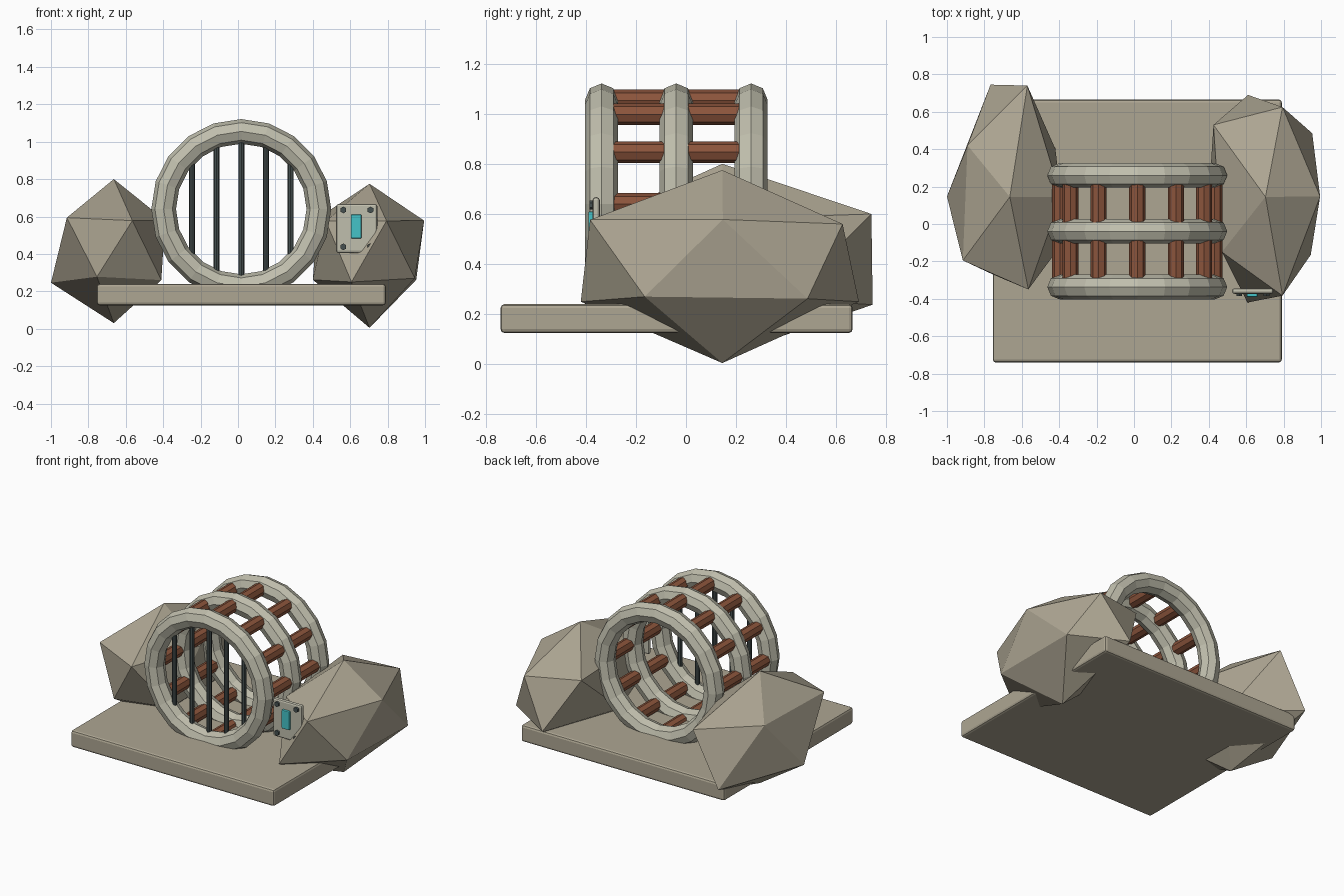
import bpy, bmesh, math
from mathutils import Matrix, Vector

if "Cube" in bpy.data.objects:
    bpy.data.objects.remove(bpy.data.objects["Cube"])


def material(name, rgb):
    m = bpy.data.materials.new(name)
    m.diffuse_color = (*rgb, 1)
    m.use_nodes = True
    m.node_tree.nodes["Principled BSDF"].inputs["Base Color"].default_value = m.diffuse_color
    return m


ROCK = material("rock", (0.42, 0.38, 0.29))
CONCRETE = material("concrete", (0.53, 0.52, 0.42))
RUST = material("rust", (0.26, 0.09, 0.045))
IRON = material("iron", (0.06, 0.08, 0.08))
GLOW = material("glow", (0.06, 0.55, 0.58))

CX, CZ, RING_R, TUBE_R = 0.0175, 0.64, 0.415, 0.066
RING_Y = (-0.337, -0.039, 0.26)


def make(name, bm, mat):
    bmesh.ops.recalc_face_normals(bm, faces=bm.faces)
    me = bpy.data.meshes.new(name)
    bm.to_mesh(me)
    bm.free()
    me.materials.append(mat)
    ob = bpy.data.objects.new(name, me)
    bpy.context.collection.objects.link(ob)
    return ob


def box(name, lo, hi, mat, bevel):
    lo, hi = Vector(lo), Vector(hi)
    bm = bmesh.new()
    bmesh.ops.create_cube(bm, size=1, matrix=Matrix.Translation((lo + hi) / 2) @ Matrix.Diagonal((*(hi - lo), 1)))
    ob = make(name, bm, mat)
    mod = ob.modifiers.new("bevel", "BEVEL")
    mod.width, mod.segments = bevel, 2
    return ob


def rod(name, a, b, radius, sides, mat):
    a, b = Vector(a), Vector(b)
    turn = (b - a).to_track_quat('Z', 'Y').to_matrix().to_4x4()
    bm = bmesh.new()
    bmesh.ops.create_cone(bm, cap_ends=True, segments=sides, radius1=radius, radius2=radius,
                          depth=(b - a).length, matrix=Matrix.Translation((a + b) / 2) @ turn)
    return make(name, bm, mat)


def boulder(name, points):
    bm = bmesh.new()
    for p in points:
        bm.verts.new(p)
    bmesh.ops.convex_hull(bm, input=bm.verts)
    return make(name, bm, ROCK)


def ring(name, y, major=20, minor=8):
    bm = bmesh.new()
    rows = []
    for i in range(major):
        a = 2 * math.pi * i / major
        row = []
        for j in range(minor):
            t = 2 * math.pi * j / minor
            r = RING_R + TUBE_R * math.cos(t)
            row.append(bm.verts.new((CX + r * math.cos(a), y + TUBE_R * math.sin(t), CZ + r * math.sin(a))))
        rows.append(row)
    for i in range(major):
        p, q = rows[i], rows[(i + 1) % major]
        for j in range(minor):
            k = (j + 1) % minor
            bm.faces.new((p[j], q[j], q[k], p[k]))
    return make(name, bm, CONCRETE)


# ground slab
box("base_slab", (-0.755, -0.74, 0.125), (0.79, 0.665, 0.24), ROCK, 0.015)

# boulders: bottom, lower ring, upper ring, top
boulder("right_boulder", [
    (0.703, 0.145, 0.005),
    (0.945, -0.165, 0.27), (0.607, -0.42, 0.25), (0.40, 0.145, 0.262), (0.61, 0.69, 0.25), (0.953, 0.485, 0.262),
    (0.794, -0.383, 0.577), (0.47, -0.15, 0.575), (0.425, 0.53, 0.59), (0.794, 0.625, 0.56), (0.995, 0.147, 0.578),
    (0.703, 0.145, 0.775)])
boulder("left_boulder", [
    (-0.664, 0.145, 0.03),
    (-0.41, -0.14, 0.26), (-0.754, -0.27, 0.278), (-1.0, 0.147, 0.246), (-0.767, 0.745, 0.238), (-0.42, 0.40, 0.26),
    (-0.565, -0.35, 0.578), (-0.915, -0.195, 0.594), (-0.89, 0.42, 0.59), (-0.57, 0.74, 0.60), (-0.39, 0.145, 0.58),
    (-0.664, 0.145, 0.80)])

# tunnel rings
for i, y in enumerate(RING_Y):
    ring(f"tunnel_ring_{i + 1}", y)

# rusty struts joining the rings
for i in range(12):
    a = math.radians(30 * i)
    x, z = CX + 0.413 * math.cos(a), CZ + 0.413 * math.sin(a)
    for j in range(2):
        rod(f"strut_{j + 1}_{i + 1}", (x, RING_Y[j] + 0.04, z), (x, RING_Y[j + 1] - 0.04, z), 0.043, 8, RUST)

# front grille
for i in range(-2, 3):
    dx = i * 0.132
    h = math.sqrt(0.37 ** 2 - dx ** 2)
    rod(f"grille_bar_{i + 3}", (CX + dx, RING_Y[0], CZ - h), (CX + dx, RING_Y[0], CZ + h), 0.016, 8, IRON)

# control panel with bolts and glowing light
box("panel_plate", (0.525, -0.373, 0.405), (0.745, -0.344, 0.667), CONCRETE, 0.012)
box("panel_light", (0.603, -0.39, 0.483), (0.66, -0.365, 0.61), GLOW, 0.005)
for x in (0.563, 0.708):
    for z in (0.438, 0.635):
        rod("panel_bolt", (x, -0.365, z), (x, -0.386, z), 0.018, 6, IRON)
